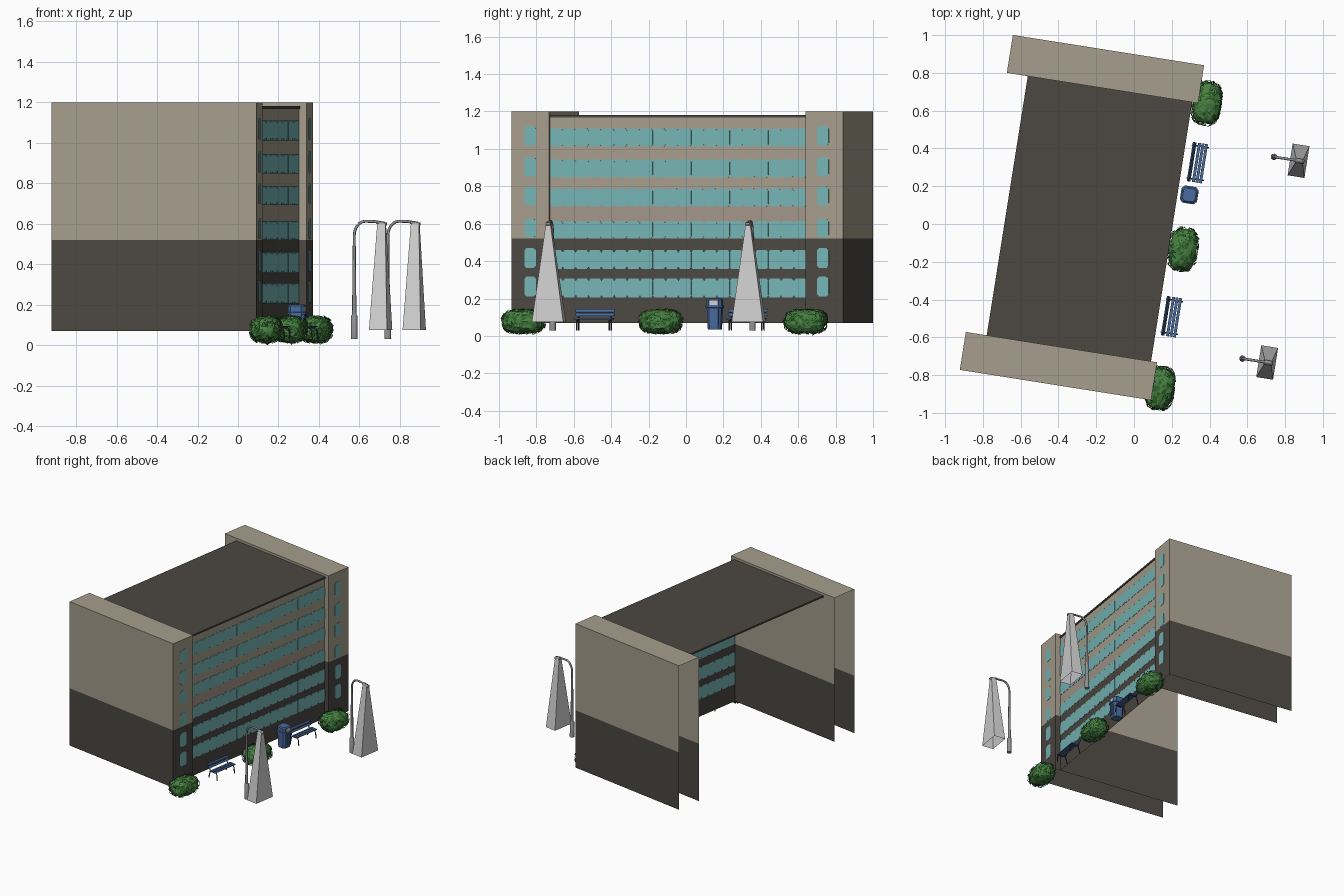
import bpy, bmesh, math, random
from mathutils import Matrix, Vector

if "Cube" in bpy.data.objects:
    bpy.data.objects.remove(bpy.data.objects["Cube"])

random.seed(4)
# Local frame: x = outward from facade, y = along facade; all turned 9 degrees
ROT = Matrix.Rotation(math.radians(-9), 4, 'Z')


def mat(name, r, g, b):
    m = bpy.data.materials.new(name)
    lin = [((c / 255 + 0.055) / 1.055) ** 2.4 for c in (r, g, b)]
    m.diffuse_color = (*lin, 1)
    m.use_nodes = True
    m.node_tree.nodes["Principled BSDF"].inputs["Base Color"].default_value = m.diffuse_color
    return m


TAN = mat("tan_wall", 166, 158, 141)
BAND = mat("rosy_tan_band", 162, 149, 136)
DARK = mat("dark_base", 76, 72, 66)
TEAL = mat("teal_glass", 118, 181, 181)
GREEN = mat("leaf_green", 70, 128, 64)
DGREEN = mat("deep_green", 45, 92, 42)
BLUE = mat("park_blue", 72, 106, 156)
SLATE = mat("dark_slate", 52, 58, 70)
GREY = mat("pole_grey", 145, 145, 147)
LIGHT = mat("pale_light", 208, 208, 208)


def finish(name, bm, mats, smooth=False, normals=True):
    if normals:
        bmesh.ops.recalc_face_normals(bm, faces=bm.faces)
    me = bpy.data.meshes.new(name)
    bm.to_mesh(me)
    bm.free()
    for m in mats:
        me.materials.append(m)
    ob = bpy.data.objects.new(name, me)
    ob.matrix_world = ROT
    bpy.context.collection.objects.link(ob)
    if smooth:
        for p in me.polygons:
            p.use_smooth = len(p.vertices) == 4
    return ob


def add_box(bm, lo, hi, tilt=0, mi=0):
    lo, hi = Vector(lo), Vector(hi)
    M = (Matrix.Translation((lo + hi) / 2) @ Matrix.Rotation(tilt, 4, 'Y')
         @ Matrix.Diagonal((*(hi - lo), 1)))
    vs = bmesh.ops.create_cube(bm, size=1, matrix=M)['verts']
    for f in {f for v in vs for f in v.link_faces}:
        f.material_index = mi
    return vs


def split_z(bm, z):
    bmesh.ops.bisect_plane(bm, geom=bm.verts[:] + bm.edges[:] + bm.faces[:],
                           plane_co=(0, 0, z), plane_no=(0, 0, 1))


def tube(bm, path, radii, n=8, mi=0):
    """Round tube along a path lying in the local xz plane."""
    rings = []
    for i, (p, r) in enumerate(zip(path, radii)):
        a, b = Vector(path[max(i - 1, 0)]), Vector(path[min(i + 1, len(path) - 1)])
        t = (b - a).normalized()
        side = Vector((0, 1, 0))
        up = t.cross(side)
        rings.append([bm.verts.new(Vector(p) + r * (math.cos(k * math.tau / n) * side
                      + math.sin(k * math.tau / n) * up)) for k in range(n)])
    for A, B in zip(rings, rings[1:]):
        for k in range(n):
            bm.faces.new((A[k], A[(k + 1) % n], B[(k + 1) % n], B[k])).material_index = mi
    for r in (rings[0], rings[-1]):
        bm.faces.new(r).material_index = mi


# --- Building -------------------------------------------------------------
BOTTOM, SPLIT, TOP = 0.07, 0.52, 1.2
V0, V1, FRONT, BACK, WALL = -0.704, 0.685, 0.235, -0.79, 0.196


def wing(name, v0, v1):
    # hollow shell, open at the back and underneath
    bm = bmesh.new()
    add_box(bm, (BACK, v0, BOTTOM), (FRONT, v1, TOP))
    bm.normal_update()
    bmesh.ops.delete(bm, geom=[f for f in bm.faces if f.normal.z < -.5 or f.normal.x < -.5],
                     context='FACES')
    split_z(bm, SPLIT)
    for f in bm.faces:
        f.material_index = int(f.calc_center_median().z < SPLIT)
    finish(name, bm, [TAN, DARK], normals=False)


wing("near_wing", -0.907, V0)
wing("far_wing", V1, 0.888)

# Facade sheet with colour bands
bm = bmesh.new()
corners = [(WALL, V0, BOTTOM), (WALL, V1, BOTTOM), (WALL, V1, 1.17), (WALL, V0, 1.17)]
bm.faces.new([bm.verts.new(c) for c in corners])
for z in (SPLIT, 0.60, 0.70):
    split_z(bm, z)
for f in bm.faces:
    z = f.calc_center_median().z
    f.material_index = 1 if z < SPLIT else 2 if 0.60 < z < 0.70 else 0
finish("facade", bm, [TAN, DARK, BAND], normals=False)

# Flat roof slab
bm = bmesh.new()
add_box(bm, (-0.678, V0, 1.168), (0.203, V1, 1.181))
finish("roof", bm, [DARK])


def pane(bm, u, v, z0, z1, w, c, cz):
    """Window plate with clipped corners, thin enough to show on both sides."""
    h = w / 2
    pts = [(v - h + c, z0), (v + h - c, z0), (v + h, z0 + cz), (v + h, z1 - cz),
           (v + h - c, z1), (v - h + c, z1), (v - h, z1 - cz), (v - h, z0 + cz)]
    f = bm.faces.new([bm.verts.new((u - 0.002, y, z)) for y, z in pts])
    ext = bmesh.ops.extrude_face_region(bm, geom=[f])['geom']
    for g in ext:
        if isinstance(g, bmesh.types.BMVert):
            g.co.x += 0.004


ROWS = [(0.205, 0.306), (0.357, 0.459), (0.52, 0.614), (0.692, 0.787), (0.847, 0.944), (1.012, 1.11)]
bm = bmesh.new()
step = (V1 - V0) / 20
for z0, z1 in ROWS:
    for i in range(20):
        pane(bm, WALL, V0 + step * (i + .5), z0, z1, step - 0.0005, 0.009, 0.013)
finish("facade_windows", bm, [TEAL])
bm = bmesh.new()
for z0, z1 in ROWS:
    for v in (-0.806, 0.778):
        pane(bm, FRONT, v, z0 + 0.005, z1 + 0.012, 0.064, 0.012, 0.014)
finish("wing_windows", bm, [TEAL])


# --- Shrubs: jittered boxy blob plus loose leaves ---------------------------
def shrub(name, u, v):
    bm = bmesh.new()
    c, half = Vector((u, v, 0.077)), Vector((0.077, 0.118, 0.066))

    def surf(d, s):
        k = sum(abs(x) ** 3 for x in d) ** (-1 / 3)
        return Vector((d[i] * k * half[i] * s for i in range(3))) + c
    bmesh.ops.create_icosphere(bm, subdivisions=3, radius=1)
    for w in bm.verts:
        w.co = surf(w.co.normalized(), random.uniform(0.86, 0.99))
    for f in bm.faces:
        f.material_index = int(random.random() < 0.25)
    for i in range(220):
        d = Vector([random.gauss(0, 1) for _ in range(3)]).normalized()
        p = surf(d, random.uniform(0.93, 1.0))
        t = d.cross(Vector([random.gauss(0, 1) for _ in range(3)])).normalized()
        s, l = d.cross(t) * 0.008, t * 0.018
        f = bm.faces.new([bm.verts.new(q) for q in (p - l, p + s + d * .003, p + l, p - s + d * .003)])
        f.material_index = int(random.random() < 0.35)
    for w in bm.verts:
        w.co.z = max(w.co.z, 0.0)
    bm.verts.ensure_lookup_table()
    min(bm.verts, key=lambda w: w.co.z).co.z = 0.0
    finish(name, bm, [GREEN, DGREEN], normals=False)


for i, (u, v) in enumerate([(0.274, -0.837), (0.278, -0.093), (0.281, 0.692)]):
    shrub(f"shrub_{i + 1}", u, v)


# --- Benches ----------------------------------------------------------------
def bench(name, u, v):
    bm = bmesh.new()
    for k in range(3):                                    # seat slats
        x = u - 0.012 + k * 0.019
        add_box(bm, (x, v - .105, .089), (x + .015, v + .105, .095))
    for k in range(2):                                    # backrest slats
        x, z = u - .026 - k * .008, .106 + k * .021
        add_box(bm, (x - .003, v - .105, z), (x + .003, v + .105, z + .017), -0.35)
    for s in (-1, 1):                                     # side frames
        y = v + s * 0.088
        tube(bm, [(u - .04, y, .143), (u - .024, y, .095), (u - .022, y, .086), (u + .034, y, .086),
                  (u + .043, y, .07), (u + .046, y, .03)], [.004] * 6, 6, 1)
        tube(bm, [(u - .02, y, .086), (u - .03, y, .06), (u - .036, y, .03)], [.004] * 3, 6, 1)
    finish(name, bm, [BLUE, SLATE])


bench("bench_near", 0.272, -0.454)
bench("bench_far", 0.28, 0.373)

# --- Litter bin: eight sided body, rim, sloped hood with pale flap -----------
bm = bmesh.new()
bx, by = 0.265, 0.198
prof = [(.034, .035), (.036, .05), (.040, .15), (.046, .152), (.046, .162), (.041, .164), (.041, .193), (.034, .2)]
rings = []
for h, z in prof:
    c = h * 0.35
    rings.append([bm.verts.new((bx + a, by + b, z)) for a, b in (
        (h, -h + c), (h, h - c), (h - c, h), (-h + c, h),
        (-h, h - c), (-h, -h + c), (-h + c, -h), (h - c, -h))])
for A, B in zip(rings, rings[1:]):
    for k in range(8):
        bm.faces.new((A[k], A[(k + 1) % 8], B[(k + 1) % 8], B[k]))
bm.faces.new(rings[0])
bm.faces.new(rings[-1])
add_box(bm, (bx + .040, by - .022, .166), (bx + .044, by + .022, .19), 0, 1)
for s in (-1, 0, 1):
    add_box(bm, (bx + .034, by + s * .02 - .005, .055), (bx + .042, by + s * .02 + .005, .145))
finish("litter_bin", bm, [BLUE, LIGHT])


# --- Street lamps with pale light cones --------------------------------------
def lamp(name, u, v):
    bm = bmesh.new()
    tube(bm, [(u, v, .03), (u, v, .145), (u, v, .152)], [.017, .016, .011], 10)
    arc = [(u + .055 * (1 - math.cos(a)), v, .54 + .072 * math.sin(a))
           for a in [math.radians(15 * k) for k in range(7)]]
    path = [(u, v, .15)] + arc + [(u + .1, v, .611), (u + .15, v, .602)]
    tube(bm, path, [.011] + [.007] * 7 + [.007, .008])
    add_box(bm, (u + .115, v - .012, .595), (u + .162, v + .012, .609), 0.15)
    finish(name, bm, [GREY], smooth=True)
    # open-bottomed light cone
    bm = bmesh.new()
    x = u + .132
    add_box(bm, (x - .045, v - .085, .075), (x + .045, v + .085, .601))
    for w in bm.verts:
        if w.co.z > .3:
            w.co.x = x + .005 + math.copysign(.02, w.co.x - x)
            w.co.y = v + math.copysign(.012, w.co.y - v)
    bmesh.ops.delete(bm, geom=[f for f in bm.faces if f.calc_center_median().z < .1], context='FACES_ONLY')
    finish(name + "_light_cone", bm, [LIGHT], normals=False)


lamp("lamp_near", 0.679, -0.614)
lamp("lamp_far", 0.676, 0.467)
